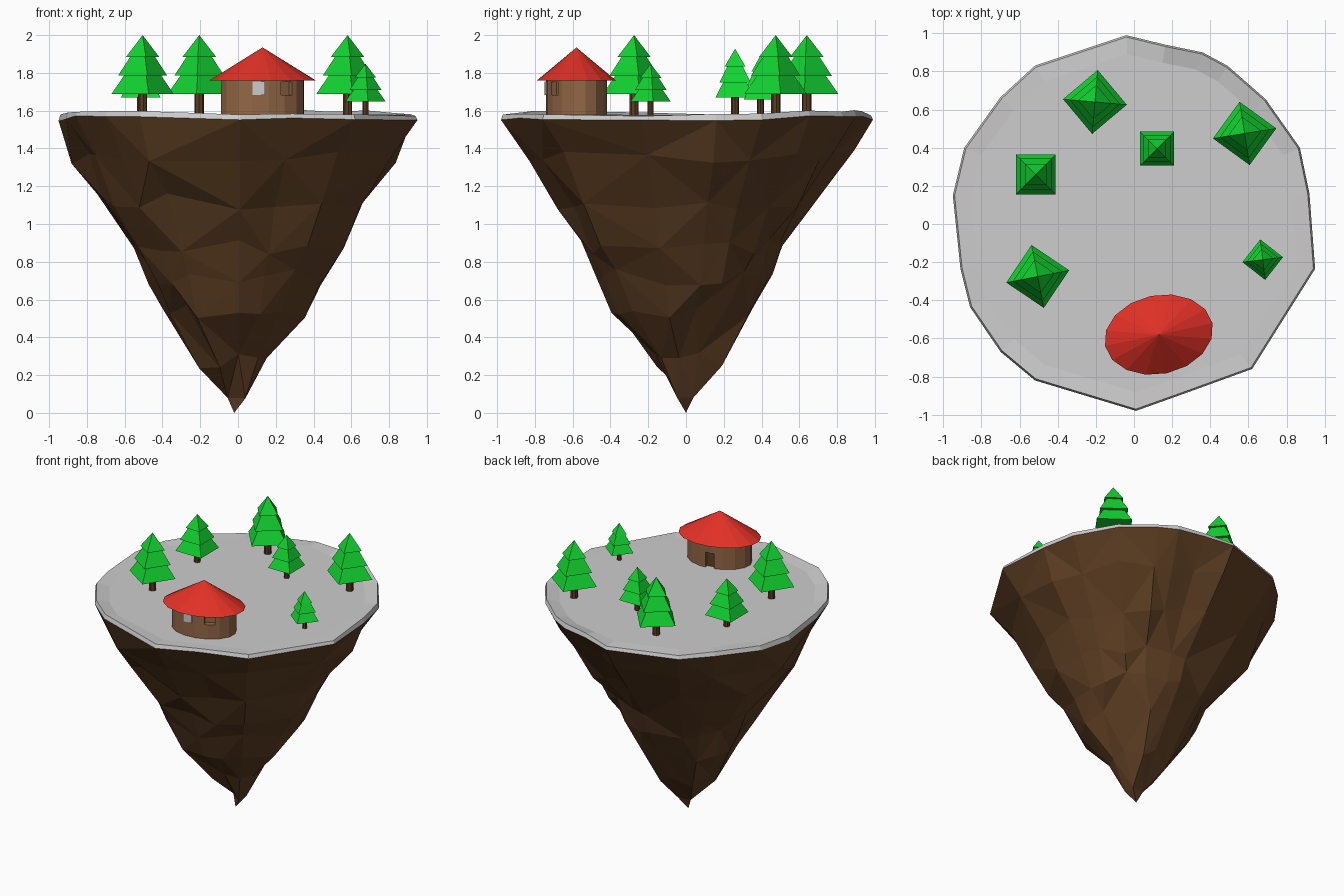
import bpy, bmesh, math, random
from mathutils import Matrix, Vector

if "Cube" in bpy.data.objects:
    bpy.data.objects.remove(bpy.data.objects["Cube"])
random.seed(4)


def material(name, r, g, b):
    m = bpy.data.materials.new(name)
    m.diffuse_color = (r, g, b, 1)
    m.use_nodes = True
    m.node_tree.nodes["Principled BSDF"].inputs["Base Color"].default_value = m.diffuse_color
    return m


ROCK = material("dark brown", .107, .047, .016)
SNOW = material("pale grey", .62, .61, .615)
LEAF = material("bright green", .006, .66, .03)
WALL = material("light brown", .29, .135, .06)
ROOF = material("red", .75, .03, .019)


def finish(bm, name, mat):
    bmesh.ops.recalc_face_normals(bm, faces=bm.faces[:])
    me = bpy.data.meshes.new(name)
    bm.to_mesh(me)
    bm.free()
    me.materials.append(mat)
    ob = bpy.data.objects.new(name, me)
    bpy.context.collection.objects.link(ob)
    return ob


def frustum(bm, sides, r1, r2, z1, z2, mtx):
    geo = bmesh.ops.create_cone(bm, cap_ends=True, segments=sides, radius1=r1,
                                radius2=r2, depth=z2 - z1)
    bmesh.ops.transform(bm, verts=geo["verts"],
                        matrix=mtx @ Matrix.Translation((0, 0, (z1 + z2) / 2)))


# Island outline, counter-clockwise
outline = [(-.04, .99), (-.52, .83), (-.70, .665), (-.89, .40), (-.95, .15),
           (-.91, -.235), (-.86, -.435), (-.70, -.67), (-.52, -.82), (.01, -.98),
           (.29, -.88), (.62, -.76), (.95, -.235), (.92, .16), (.87, .40),
           (.69, .655), (.49, .83), (.36, .90), (.165, .94)]
n = len(outline)
GROUND = 1.578
rim_low = [(x, y, random.uniform(1.545, 1.575)) for x, y in outline]

# Ground cap with an uneven rim
bm = bmesh.new()
low = [bm.verts.new(p) for p in rim_low]
top = [bm.verts.new((x * .99, y * .99, z + random.uniform(.02, .035))) for x, y, z in rim_low]
inner = [bm.verts.new((x * .9, y * .9, GROUND)) for x, y in outline]
for i in range(n):
    j = (i + 1) % n
    bm.faces.new((low[i], low[j], top[j], top[i]))
    bm.faces.new((top[i], top[j], inner[j], inner[i]))
bm.faces.new(inner)
finish(bm, "ground_cap", SNOW)

# Rock: rings of (z, reach to -x, +x, -y, +y)
rings = [(1.36, .865, .84, .85, .87), (1.12, .76, .66, .70, .70),
         (.88, .58, .54, .58, .53), (.72, .46, .44, .49, .45),
         (.54, .39, .34, .40, .35), (.28, .215, .15, .17, .22),
         (.08, .06, .045, .075, .07)]
bm = bmesh.new()
prev = [bm.verts.new(p) for p in rim_low]
loose = []
for k, (z, xm, xp, ym, yp) in enumerate(rings):
    ring = []
    for x, y in outline:
        c2 = x * x / (x * x + y * y)
        s = c2 * (xm if x < 0 else xp) / .95 + (1 - c2) * (ym if y < 0 else yp) / .99
        s *= random.uniform(.95, 1.035)
        dz = random.uniform(-.045, .045) if z > .2 else 0
        ring.append(bm.verts.new((x * s, y * s, z + dz)))
    for i in range(n):
        j = (i + 1) % n
        a, b, c, d = prev[i], prev[j], ring[j], ring[i]
        for tri in (((a, b, c), (a, c, d)) if (i + k) % 2 else ((a, b, d), (b, c, d))):
            bm.faces.new(tri)
    prev = ring
    if k:
        loose += ring
tip = bm.verts.new((-.02, 0, 0))
for i in range(n):
    bm.faces.new((prev[i], prev[(i + 1) % n], tip))
# Merge close points so the facets stay large towards the tip
bmesh.ops.remove_doubles(bm, verts=loose, dist=.095)
finish(bm, "rock", ROCK)

# Pine trees: x, y, crown corner radius, corner angle, crown scale
trees = [(-.205, .64, .168, -5, 1), (.58, .475, .168, 9, 1), (-.505, -.275, .168, 11, 1),
         (-.515, .26, .148, 45, .83), (.12, .395, .126, 45, .75), (.675, -.187, .107, 7, .64)]
for i, (x, y, r, ang, s) in enumerate(trees):
    mtx = Matrix.Translation((x, y, GROUND)) @ Matrix.Rotation(math.radians(ang), 4, 'Z')
    bm = bmesh.new()
    frustum(bm, 8, .025 * s, .025 * s, -.01, .112 * s, mtx)
    finish(bm, f"tree_trunk_{i + 1}", ROCK)
    bm = bmesh.new()
    for r1, r2, z1, z2 in ((1, .6, .11, .207), (.79, .4, .207, .307), (.53, 0, .307, .422)):
        frustum(bm, 4, r * r1, r * r2, z1 * s, z2 * s, mtx)
    finish(bm, f"tree_crown_{i + 1}", LEAF)

# Round house on an oval plan
A, B, TILT = .225, .16, math.radians(12)
place = Matrix.Translation((.13, -.58, 0)) @ Matrix.Rotation(TILT, 4, 'Z')
bm = bmesh.new()
frustum(bm, 16, 1, 1, GROUND - .01, 1.79, place @ Matrix.Diagonal((A, B, 1, 1)))
wall = finish(bm, "house_wall", WALL)
bm = bmesh.new()
frustum(bm, 16, 1, 0, 1.76, 1.935, place @ Matrix.Diagonal((.288, .207, 1, 1)))
finish(bm, "house_roof", ROOF)


def wall_frame(deg, z):
    # Frame on the oval wall, local x pointing outwards
    t = math.radians(deg)
    p = place @ Vector((A * math.cos(t) * .985, B * math.sin(t) * .985, z))
    out = math.atan2(math.sin(t) / B, math.cos(t) / A) + TILT
    return Matrix.Translation(p) @ Matrix.Rotation(out, 4, 'Z')


def block(name, frame, size, offset, mat):
    bm = bmesh.new()
    bmesh.ops.create_cube(bm, size=1, matrix=frame @ Matrix.Translation((offset, 0, 0))
                          @ Matrix.Diagonal((*size, 1)))
    return finish(bm, name, mat)


def recess(name, frame, w, h):
    cutter = block(name + "_cutter", frame, (.07, w, h), 0, WALL)
    cutter.hide_render = True
    cutter.hide_set(True)
    mod = wall.modifiers.new(name, 'BOOLEAN')
    mod.operation, mod.solver, mod.object = 'DIFFERENCE', 'EXACT', cutter


# Pale window, recessed side window, recessed door
block("front_window", wall_frame(-104, 1.718), (.008, .065, .072), .003, SNOW)
recess("side_window", wall_frame(-63, 1.718), .07, .07)
door = wall_frame(88, 1.63)
recess("door", door, .062, .115)
block("door_panel", door, (.006, .06, .113), -.03, ROCK)
